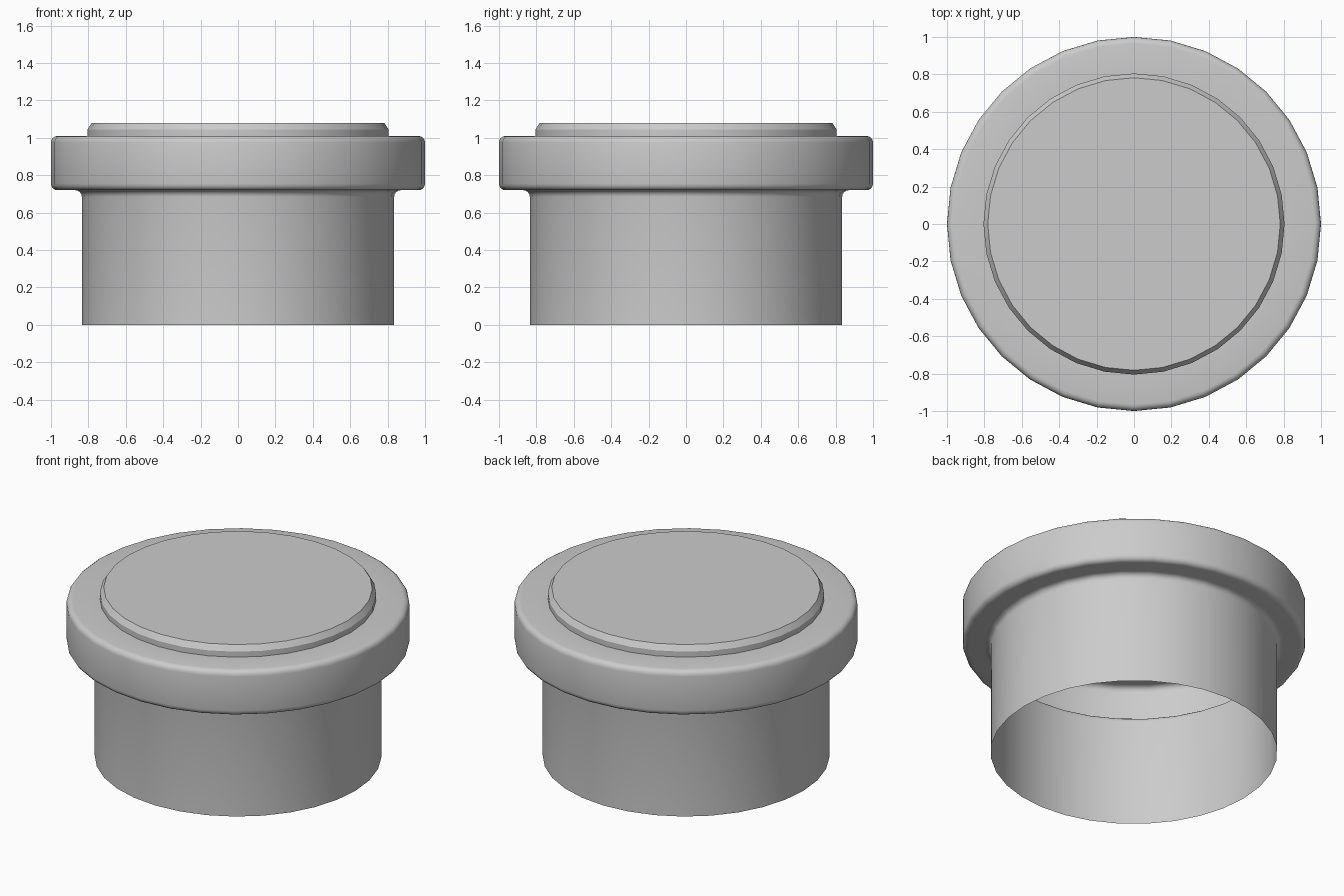
import bpy
import bmesh
from math import cos, sin, pi, radians
from mathutils import Matrix, Vector

default_cube = bpy.data.objects.get("Cube")
if default_cube:
    bpy.data.objects.remove(default_cube, do_unlink=True)

SIDES = 32
ROUND = 0.035      # corner radius of the collar and the neck fillet
STEPS = 4

grey = bpy.data.materials.new("plain grey")
grey.use_nodes = True
colour = (0.6, 0.6, 0.6, 1)
grey.diffuse_color = colour
grey.node_tree.nodes["Principled BSDF"].inputs["Base Color"].default_value = colour


def corner(r, z, start, end):
    """Rounded profile corner about the centre (r, z)."""
    angles = [radians(start + (end - start) * i / STEPS) for i in range(STEPS + 1)]
    return [(r + ROUND * cos(a), z + ROUND * sin(a)) for a in angles]


def lathe(name, profile, closed_top=False):
    """Spin a profile of (radius, height) points into a thin shell."""
    bm = bmesh.new()
    rings = [[bm.verts.new((r * cos(2 * pi * i / SIDES), r * sin(2 * pi * i / SIDES), z))
              for i in range(SIDES)] for r, z in profile]
    for low, high in zip(rings, rings[1:]):
        for i in range(SIDES):
            j = (i + 1) % SIDES
            bm.faces.new((low[i], low[j], high[j], high[i]))
    if closed_top:
        bm.faces.new(rings[-1])
    mesh = bpy.data.meshes.new(name)
    bm.to_mesh(mesh)
    bm.free()
    mesh.materials.append(grey)
    obj = bpy.data.objects.new(name, mesh)
    bpy.context.collection.objects.link(obj)
    bpy.ops.object.select_all(action='DESELECT')
    obj.select_set(True)
    bpy.context.view_layer.objects.active = obj
    bpy.ops.object.shade_smooth_by_angle(angle=radians(30))
    return obj


# Hollow tube, neck fillet, rounded collar and raised lid as one open shell
tube, collar, lid = 0.835, 1.0, 0.805
under, top = 0.72, 1.01
profile = [(tube, 0)]
profile += corner(tube + ROUND, under - ROUND, 180, 90)
profile += corner(collar - ROUND, under + ROUND, -90, 0)
profile += corner(collar - ROUND, top - ROUND, 0, 90)
profile += [(lid, top), (lid, 1.045), (0.782, 1.08)]
lathe("stopper_shell", profile, closed_top=True)
